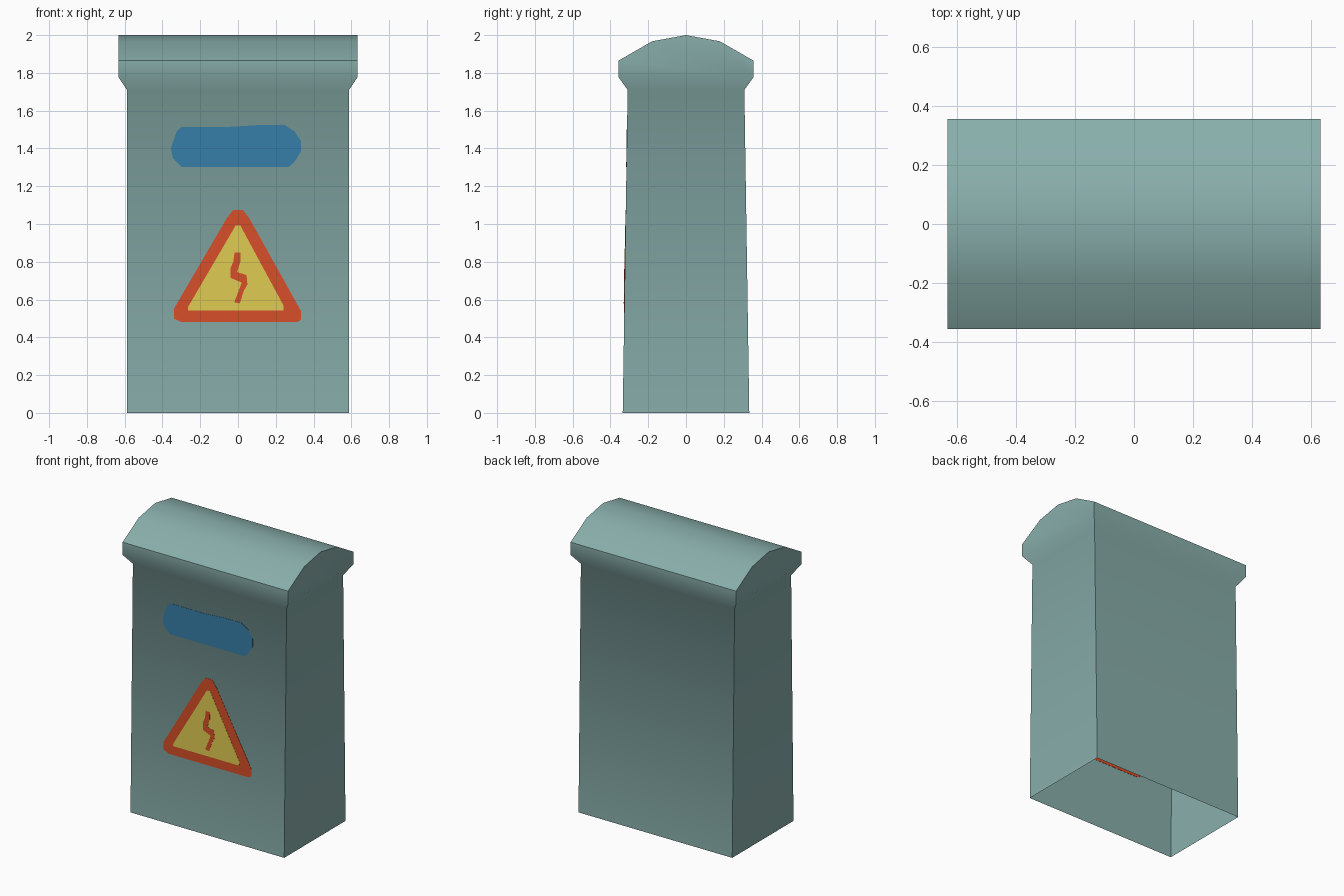
import bpy, bmesh, math

if "Cube" in bpy.data.objects:
    bpy.data.objects.remove(bpy.data.objects["Cube"])


def material(name, r, g, b):
    lin = [((c / 255 + 0.055) / 1.055) ** 2.4 for c in (r, g, b)]
    m = bpy.data.materials.new(name)
    m.diffuse_color = (*lin, 1)
    m.use_nodes = True
    m.node_tree.nodes["Principled BSDF"].inputs["Base Color"].default_value = m.diffuse_color
    return m


TEAL = material("grey_teal", 137, 175, 172)
BLUE = material("blue", 54, 124, 166)
RED = material("orange_red", 214, 78, 40)
YELLOW = material("yellow", 222, 203, 82)


def finish(name, bm, mat, smooth=False):
    bmesh.ops.recalc_face_normals(bm, faces=bm.faces)
    mesh = bpy.data.meshes.new(name)
    bm.to_mesh(mesh)
    bm.free()
    mesh.materials.append(mat)
    obj = bpy.data.objects.new(name, mesh)
    bpy.context.collection.objects.link(obj)
    if smooth:
        bpy.context.view_layer.objects.active = obj
        obj.select_set(True)
        bpy.ops.object.shade_smooth_by_angle(angle=math.radians(45))
        obj.select_set(False)
    return obj


# Cabinet: one open-bottomed shell, lofted between two end outlines
half = [(0.335, 0.0, 0.588), (0.309, 1.71, 0.588), (0.357, 1.777, 0.633),
        (0.357, 1.865, 0.633), (0.18, 1.967, 0.633)]   # y, z, half width
outline = [(-y, z, w) for y, z, w in half] + [(0, 2.0, 0.633)] + half[::-1]
bm = bmesh.new()
left, right = [[bm.verts.new((s * w, y, z)) for y, z, w in outline] for s in (-1, 1)]
for i in range(len(outline) - 1):
    bm.faces.new((left[i], right[i], right[i + 1], left[i + 1]))
for end in (left, right):
    n = len(end)
    for i in range(2):                      # lower wall and flare
        bm.faces.new((end[i], end[i + 1], end[n - 2 - i], end[n - 1 - i]))
    bm.faces.new(end[2:n - 2])              # arched roof end
finish("cabinet_shell", bm, TEAL, smooth=True)


# Painted signs: thin plates through the sheet wall, seen from both sides
def plate(name, points, mat, thick):
    bm = bmesh.new()
    rows = []
    for side in (-1, 1):
        rows.append([bm.verts.new((x, -0.335 + 0.026 * z / 1.71 + side * thick / 2, z))
                     for x, z in points])
        bm.faces.new(rows[-1])
    for i in range(len(points)):
        j = (i + 1) % len(points)
        bm.faces.new((rows[0][i], rows[0][j], rows[1][j], rows[1][i]))
    finish(name, bm, mat)


plate("blue_plaque", [(-0.355, 1.40), (-0.325, 1.49), (-0.30, 1.514), (-0.05, 1.514),
                      (0.10, 1.523), (0.245, 1.525), (0.30, 1.49), (0.333, 1.44),
                      (0.333, 1.385), (0.30, 1.33), (0.27, 1.303), (-0.30, 1.303),
                      (-0.345, 1.35)], BLUE, 0.003)
plate("warning_border", [(-0.30, 0.48), (0.315, 0.48), (0.333, 0.495), (0.333, 0.54),
                         (0.06, 1.03), (0.025, 1.075), (-0.025, 1.075), (-0.06, 1.03),
                         (-0.34, 0.55), (-0.34, 0.50)], RED, 0.003)
plate("warning_panel", [(-0.265, 0.542), (0.24, 0.542), (0.24, 0.57), (0.012, 0.993),
                        (-0.012, 0.993), (-0.265, 0.56)], YELLOW, 0.005)
plate("warning_bolt", [(-0.018, 0.85), (0.012, 0.85), (0.012, 0.80), (-0.005, 0.745),
                       (0.045, 0.73), (0.05, 0.68), (0.03, 0.645), (0.01, 0.58),
                       (-0.02, 0.585), (0.003, 0.645), (0.02, 0.69), (-0.04, 0.715),
                       (-0.04, 0.765), (-0.025, 0.80)], RED, 0.007)
